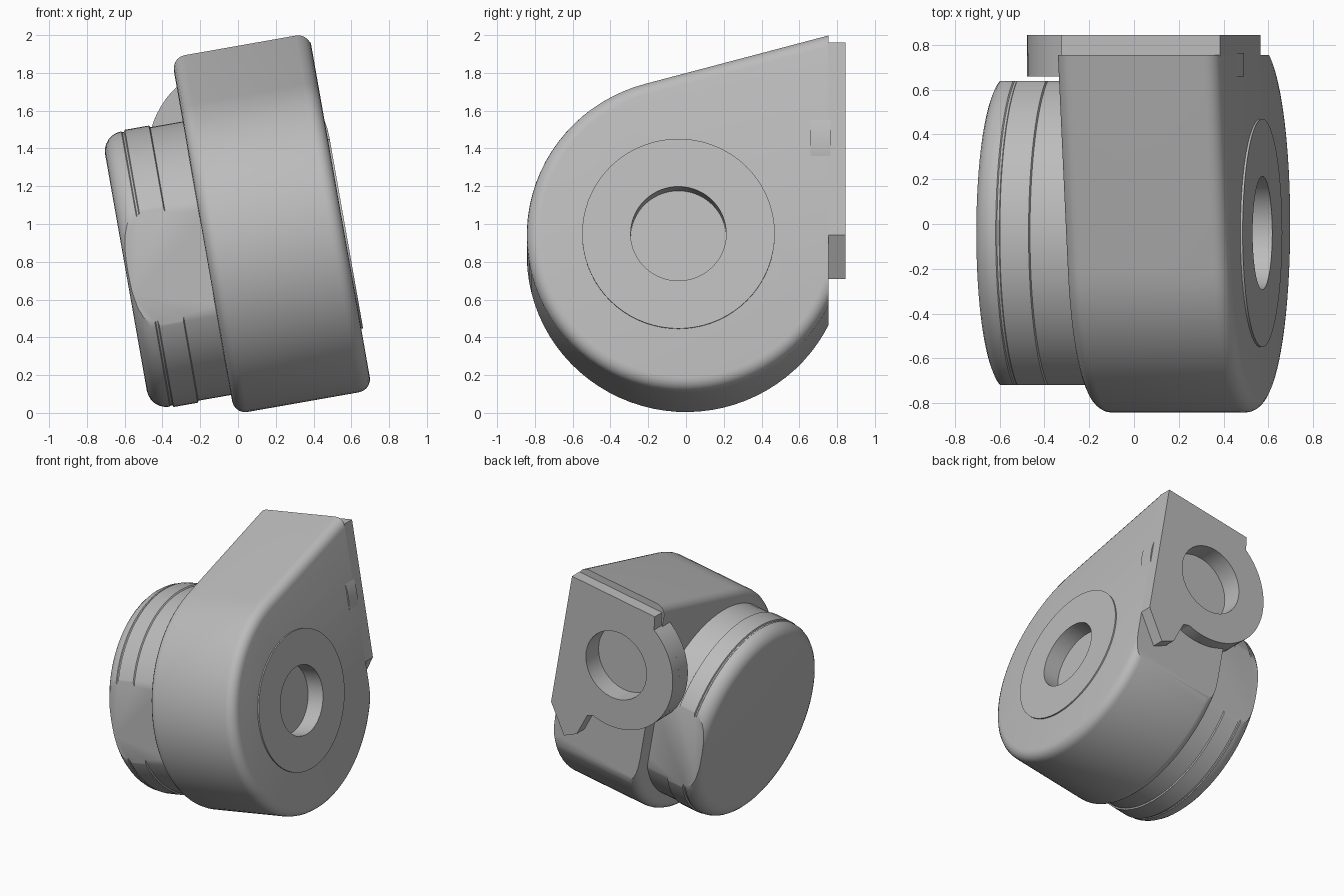
import bpy, bmesh, math
from mathutils import Matrix

if "Cube" in bpy.data.objects:
    bpy.data.objects.remove(bpy.data.objects["Cube"])

TILT = Matrix.Rotation(math.radians(-10), 4, 'Y')   # whole unit leans sideways
AXIS_Y, AXIS_Z = -0.04, 0.835                       # shared drive axis

grey = bpy.data.materials.new("plain grey")
grey.use_nodes = True
colour = (0.5, 0.5, 0.5, 1)
grey.diffuse_color = colour
grey.node_tree.nodes["Principled BSDF"].inputs["Base Color"].default_value = colour


def arc(cx, cy, r, a, b, n):
    """Points on an arc from angle a to b in degrees."""
    steps = [math.radians(a + (b - a) * i / n) for i in range(n + 1)]
    return [(cx + r * math.cos(t), cy + r * math.sin(t)) for t in steps]


def finish(bm, name):
    bmesh.ops.remove_doubles(bm, verts=bm.verts, dist=0.0005)
    bmesh.ops.recalc_face_normals(bm, faces=bm.faces)
    bm.transform(TILT)
    mesh = bpy.data.meshes.new(name)
    bm.to_mesh(mesh)
    bm.free()
    mesh.materials.append(grey)
    ob = bpy.data.objects.new(name, mesh)
    bpy.context.collection.objects.link(ob)
    return ob


def extrude(points, direction):
    """Solid from a closed outline of 3D points."""
    bm = bmesh.new()
    face = bm.faces.new([bm.verts.new(p) for p in points])
    new = bmesh.ops.extrude_face_region(bm, geom=[face])["geom"]
    bmesh.ops.translate(bm, vec=direction,
                        verts=[g for g in new if isinstance(g, bmesh.types.BMVert)])
    bmesh.ops.recalc_face_normals(bm, faces=bm.faces)
    return bm


def slab(points, y_from, y_to, name):
    """Flat part facing the back, from an (x, z) outline."""
    return finish(extrude([(x, y_from, z) for x, z in points], (0, y_to - y_from, 0)), name)


def slice_flat(bm, y, sign):
    """Trim everything beyond a plane across y and cap it."""
    geom = bm.verts[:] + bm.edges[:] + bm.faces[:]
    cut = bmesh.ops.bisect_plane(bm, geom=geom, dist=1e-5, plane_co=(0, y, 0),
                                 plane_no=(0, sign, 0), clear_outer=True)["geom_cut"]
    edges = [g for g in cut if isinstance(g, bmesh.types.BMEdge)]
    bmesh.ops.contextual_create(bm, geom=edges)


def lathe(section, closed=False, steps=72):
    """Revolve (radius, x) pairs around the drive axis."""
    bm = bmesh.new()
    verts = [bm.verts.new((x, AXIS_Y, AXIS_Z + r)) for r, x in section]
    pairs = list(zip(verts, verts[1:]))
    if closed:
        pairs.append((verts[-1], verts[0]))
    edges = [bm.edges.new(p) for p in pairs]
    bmesh.ops.spin(bm, geom=verts + edges, cent=(0, AXIS_Y, AXIS_Z), axis=(1, 0, 0),
                   angle=2 * math.pi, steps=steps)
    bmesh.ops.remove_doubles(bm, verts=bm.verts, dist=0.0005)
    bmesh.ops.recalc_face_normals(bm, faces=bm.faces)
    return bm


def cut_with(ob, cutter):
    bpy.context.view_layer.objects.active = ob
    mod = ob.modifiers.new("cut", 'BOOLEAN')
    mod.operation, mod.solver, mod.object = 'DIFFERENCE', 'EXACT', cutter
    bpy.ops.object.modifier_apply(modifier=mod.name)


# Scroll housing: round drum running into a sloping outlet
LEFT, RIGHT, OUTLET = -0.02, 0.72, 0.755
outline = arc(0, 0.839, 0.843, 105, 360, 60)
rise = math.tan(math.radians(15))
y0, z0 = outline[0]
outline.append((0.843, z0 + (0.843 - y0) * rise))
bm = extrude([(LEFT, y, z) for y, z in outline], (RIGHT - LEFT, 0, 0))
rims = [e for e in bm.edges if abs(e.verts[0].co.x - e.verts[1].co.x) < 1e-4]
bmesh.ops.bevel(bm, geom=rims, offset=0.07, segments=5, profile=0.5, affect='EDGES')
slice_flat(bm, OUTLET, 1)
housing = finish(bm, "scroll_housing")

# Raised ring around the side opening
boss = finish(lathe([(0.253, 0.6), (0.253, 0.73), (0.51, 0.73), (0.51, 0.6)], closed=True),
              "side_ring")

# Outlet flange: squared plate with a round lobe and a sloping lower corner
HX, HZ = 0.245, 1.35
plate = [(RIGHT, 1.865), (0.0, 1.865)] + arc(HX, HZ, 0.485, 122, 284, 30)
plate += [(0.41, 0.86), (0.47, 0.68), (0.57, 0.62), (RIGHT, 0.83)]
flange = slab(plate, OUTLET - 0.005, 0.845, "outlet_flange")
collar = slab(arc(HX, HZ, 0.485, 0, 354, 59), 0.66, OUTLET + 0.01, "flange_collar")

# Cutters for the side opening and the outlet hole
side_cutter = finish(lathe([(0, 0.6), (0.253, 0.6), (0.253, 0.9), (0, 0.9)]), "side_cutter")
hole_cutter = slab(arc(HX, HZ, 0.26, 0, 350, 35), 0.69, 1.1, "hole_cutter")
cut_with(housing, side_cutter)
for ob in (housing, flange, collar):
    cut_with(ob, hole_cutter)
for cutter in (side_cutter, hole_cutter):
    bpy.data.objects.remove(cutter)

# Motor drum with rounded end cap, groove, band and two side flats
cap = arc(0.635, -0.35, 0.105, 270, 360, 6)
section = [(0, -0.455)] + cap + [(0.735, -0.345), (0.735, -0.335), (0.745, -0.33),
                                 (0.745, -0.2), (0.735, -0.195), (0.735, 0.03), (0, 0.03)]
bm = lathe(section)
for sign in (-1, 1):
    slice_flat(bm, AXIS_Y + sign * 0.68, sign)
motor = finish(bm, "motor_drum")

# Smooth the round surfaces, keep the edges crisp
bpy.ops.object.select_all(action='DESELECT')
for ob in (housing, boss, flange, collar, motor):
    ob.select_set(True)
bpy.context.view_layer.objects.active = housing
bpy.ops.object.shade_smooth_by_angle(angle=math.radians(30))
